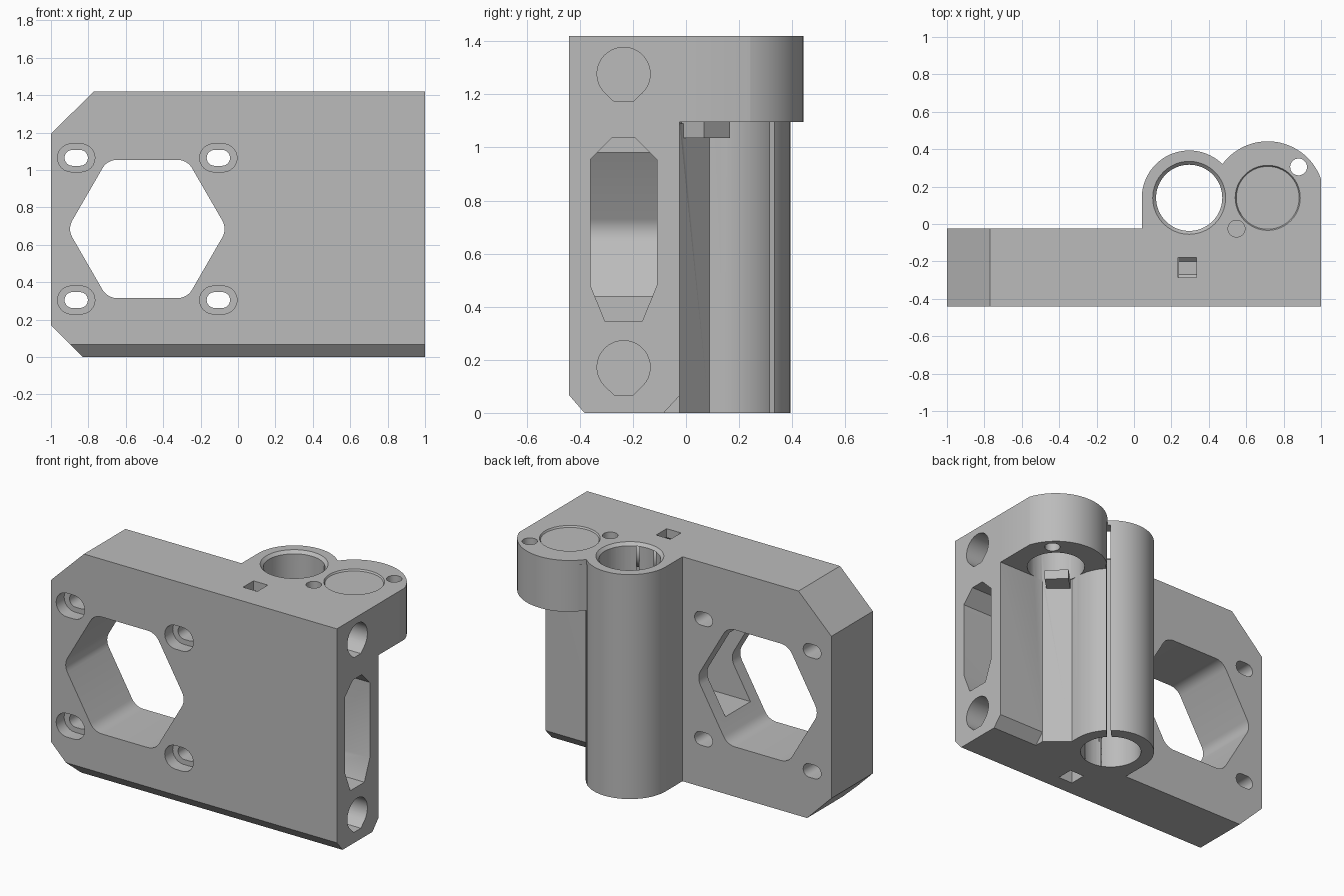
import bpy, bmesh
from math import cos, sin, pi, radians, sqrt
from mathutils import Matrix, Vector

cube = bpy.data.objects.get("Cube")
if cube:
    bpy.data.objects.remove(cube, do_unlink=True)

grey = bpy.data.materials.new("plain grey")
grey.use_nodes = True
grey.diffuse_color = (0.5, 0.5, 0.5, 1)
grey.node_tree.nodes["Principled BSDF"].inputs["Base Color"].default_value = (0.5, 0.5, 0.5, 1)


def prism(name, pts, axis, lo, hi):
    """Extrude a 2D outline along an axis: X takes (y, z), Y takes (x, z), Z takes (x, y)."""
    place = {"X": lambda a, b: (lo, a, b), "Y": lambda a, b: (a, lo, b), "Z": lambda a, b: (a, b, lo)}[axis]
    step = Vector([(hi - lo) * (axis == k) for k in "XYZ"])
    bm = bmesh.new()
    face = bm.faces.new([bm.verts.new(place(*p)) for p in pts])
    new = bmesh.ops.extrude_face_region(bm, geom=[face])["geom"]
    bmesh.ops.translate(bm, vec=step, verts=[g for g in new if isinstance(g, bmesh.types.BMVert)])
    bmesh.ops.recalc_face_normals(bm, faces=bm.faces)
    mesh = bpy.data.meshes.new(name)
    bm.to_mesh(mesh)
    bm.free()
    mesh.materials.append(grey)
    obj = bpy.data.objects.new(name, mesh)
    bpy.context.collection.objects.link(obj)
    return obj


def arc(cx, cy, r, a0, a1, n=24):
    return [(cx + r * cos(radians(a0 + (a1 - a0) * i / n)),
             cy + r * sin(radians(a0 + (a1 - a0) * i / n))) for i in range(n + 1)]


def circle(cx, cy, r, n=64):
    return arc(cx, cy, r, 0, 360, n)[:-1]


def rect(x0, x1, y0, y1):
    return [(x0, y0), (x1, y0), (x1, y1), (x0, y1)]


def capsule(cx, cy, w, h):
    d, r = (w - h) / 2, h / 2
    return arc(cx + d, cy, r, -90, 90, 12) + arc(cx - d, cy, r, 90, 270, 12)


def cone(name, x, y, z, r_low, r_top, depth):
    bpy.ops.mesh.primitive_cone_add(vertices=64, radius1=r_low, radius2=r_top, depth=depth, location=(x, y, z))
    bpy.context.object.name = name
    return bpy.context.object


def combine(target, tool, operation):
    mod = target.modifiers.new(tool.name, "BOOLEAN")
    mod.operation, mod.object, mod.solver = operation, tool, "EXACT"
    bpy.context.view_layer.objects.active = target
    bpy.ops.object.modifier_apply(modifier=mod.name)
    bpy.data.objects.remove(tool, do_unlink=True)


FRONT, BACK, TOP, LEDGE = -0.44, -0.025, 1.42, 1.095
MID = -0.235

# Main plate with clipped corners and bevelled lower edges
body = prism("bracket_body", [(-0.83, 0), (1, 0), (1, TOP), (-0.77, TOP), (-1, 1.195), (-1, 0.17)],
             "Y", FRONT, BACK)
combine(body, prism("front_bevel", [(-0.5, -0.07), (-0.5, 0.136), (-0.374, -0.01), (-0.374, -0.07)],
                    "X", -1.2, 1.2), "DIFFERENCE")
combine(body, prism("back_bevel", [(0.02, 0.113), (0.02, -0.05), (-0.13, -0.05)],
                    "X", 0.3, 1.2), "DIFFERENCE")

# Column, web beside it, and upper flange
CX, CY, FX = 0.295, 0.14, 0.715
combine(body, prism("column", [(CX - 0.253, -0.15), (CX + 0.253, -0.15)] + arc(CX, CY, 0.253, 0, 180, 48),
                    "Z", 0, TOP), "UNION")
combine(body, prism("web", [(0.35, -0.15), (0.68, -0.15), (0.68, BACK), (0.54, 0.095), (0.35, 0.2)],
                    "Z", 0, LEDGE), "UNION")
reach = sqrt(0.302 ** 2 - (1 - FX) ** 2)
flange = [(0.42, -0.15), (1, -0.15), (1, CY + reach)]
flange += [p for p in arc(FX, CY, 0.302, 20, 180, 48)]
combine(body, prism("flange", [p for p in flange if p[0] <= 1], "Z", LEDGE, TOP), "UNION")

# Rounded hexagonal opening
HX, HZ, R, r = -0.485, 0.685, 0.427, 0.09
hexagon = []
for k in range(6):
    a = k * 60
    d = R - r / cos(pi / 6)
    hexagon += arc(HX + d * cos(radians(a)), HZ + d * sin(radians(a)), r, a - 30, a + 30, 6)
combine(body, prism("hex_opening", hexagon, "Y", -1, 1), "DIFFERENCE")

# Counterbored mounting slots
for x in (-0.865, -0.105):
    for z in (0.305, 1.065):
        combine(body, prism("slot", capsule(x, z, 0.125, 0.085), "Y", -1, 0.1), "DIFFERENCE")
        combine(body, prism("counterbore", capsule(x, z, 0.2, 0.15), "Y", -1, FRONT + 0.08), "DIFFERENCE")

# Rod sockets in the right end, with a square window into each
for z, w0, w1 in ((1.277, 1.277, 2), (0.172, -1, 0.172)):
    socket = arc(MID, z, 0.1, -45, 225, 40) + [(MID - 0.035, z - 0.105), (MID + 0.035, z - 0.105)]
    combine(body, prism("rod_socket", socket, "X", 0.24, 1.2), "DIFFERENCE")
    combine(body, prism("window", rect(0.235, 0.335, -0.285, -0.18), "Z", w0, w1), "DIFFERENCE")

# Belt channel: tapered mouth, then a plain passage to the hexagon
mouth = [(MID + s * y, z) for s, side in ((1, 1), (-1, -1))
         for y, z in ((0.07, 0.345), (0.125, 0.48), (0.125, 0.955), (0.045, 1.035))[::side]]
combine(body, prism("belt_mouth", mouth, "X", 0.5, 1.2), "DIFFERENCE")
combine(body, prism("belt_passage", rect(MID - 0.125, MID + 0.125, 0.44, 0.98), "X", -0.4, 0.6), "DIFFERENCE")

# Column bore, flange bore and their lead-in rims
combine(body, prism("column_bore", circle(CX, CY, 0.177), "Z", -1, 2), "DIFFERENCE")
combine(body, prism("flange_bore", circle(FX, CY, 0.168), "Z", LEDGE - 0.005, 2), "DIFFERENCE")
combine(body, cone("column_rim", CX, CY, TOP, 0.175, 0.215, 0.04), "DIFFERENCE")
combine(body, cone("flange_rim", FX, CY, TOP, 0.168, 0.18, 0.02), "DIFFERENCE")

# Flange screw holes and the nut pocket under the ledge
combine(body, prism("outer_screw", circle(0.88, 0.305, 0.045, 32), "Z", 1, 2), "DIFFERENCE")
combine(body, prism("inner_screw", circle(0.548, BACK, 0.045, 32), "Z", 0.95, 2), "DIFFERENCE")
pocket = prism("nut_pocket", rect(-0.07, 0.2, -0.07, 0.07), "Z", 1.035, LEDGE)
pocket.data.transform(Matrix.Translation((0.548, BACK, 0)) @ Matrix.Rotation(pi / 4, 4, "Z"))
combine(body, pocket, "DIFFERENCE")

# Clamping slit along the column
slit = prism("slit", rect(0.1, 0.3, -0.013, 0.013), "Z", -1, TOP - 0.03)
slit.data.transform(Matrix.Translation((CX, CY, 0)) @ Matrix.Rotation(radians(47), 4, "Z"))
combine(body, slit, "DIFFERENCE")

# Single colour and crisp shading
body.data.materials.clear()
body.data.materials.append(grey)
for p in body.data.polygons:
    p.material_index = 0
bpy.ops.object.select_all(action="DESELECT")
body.select_set(True)
bpy.context.view_layer.objects.active = body
bpy.ops.object.shade_smooth_by_angle(angle=radians(30))
